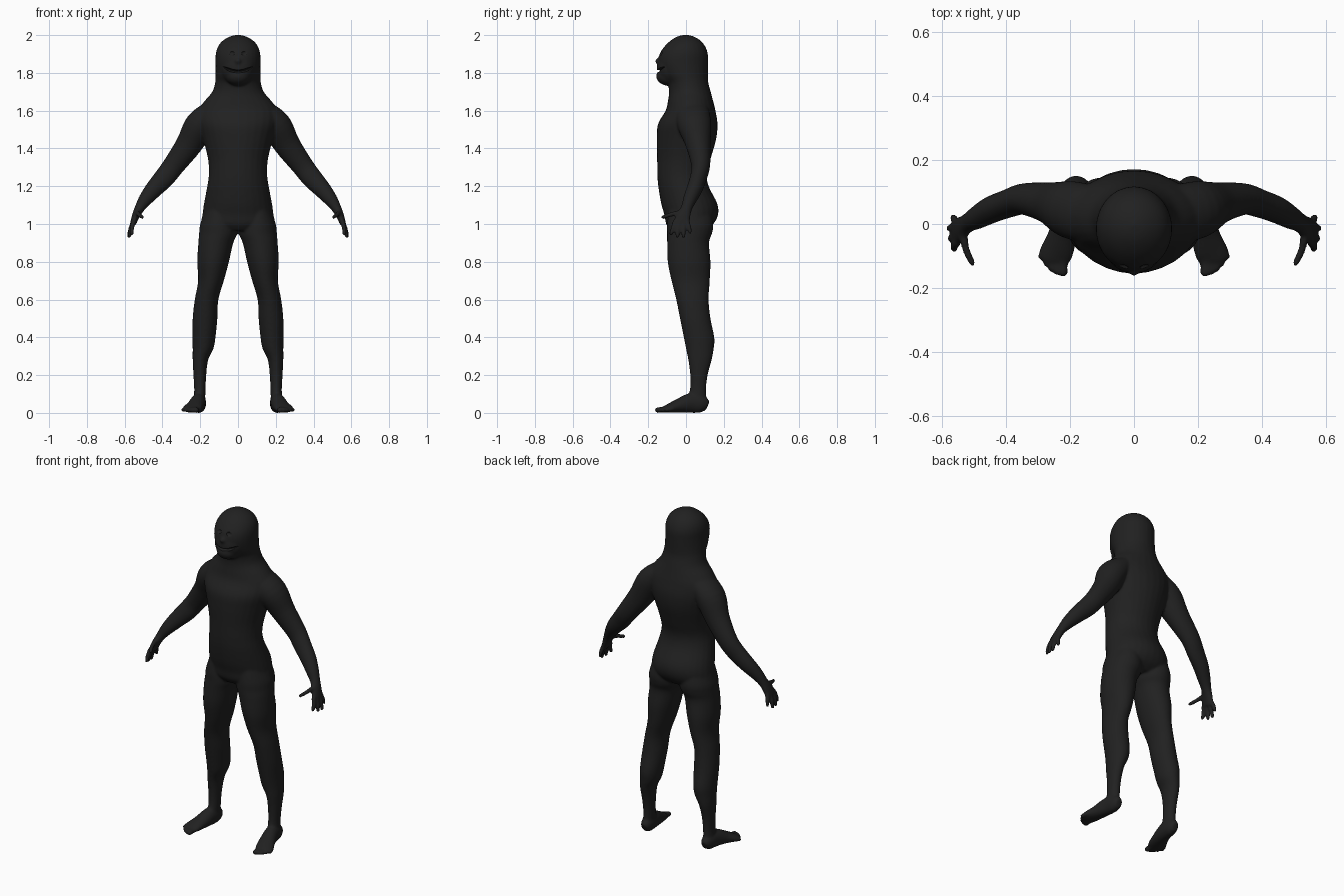
import bpy, bmesh, math
from mathutils import Vector, Matrix

X, Y, Z = Vector((1, 0, 0)), Vector((0, 1, 0)), Vector((0, 0, 1))
SIDES = 28


def spline(rows, steps=4):
    """Catmull-Rom smoothing of a list of number tuples."""
    out = []
    for i in range(len(rows) - 1):
        a, b, c, d = (rows[max(0, min(len(rows) - 1, i + k))] for k in (-1, 0, 1, 2))
        for s in range(steps):
            t = s / steps
            out.append(tuple(
                0.5 * (2 * q + (r - p) * t + (2 * p - 5 * q + 4 * r - w) * t * t
                       + (3 * q - p - 3 * r + w) * t ** 3)
                for p, q, r, w in zip(a, b, c, d)))
    return out + [rows[-1]]


def loft(bm, rows, ref, axis=None, side=1):
    """Skin elliptical rings (x, y, z, ru, rv); rv lies along ref."""
    rows = spline(rows)
    pts = [Vector(r[:3]) for r in rows]
    rings = []
    for i, r in enumerate(rows):
        t = axis or (pts[min(i + 1, len(pts) - 1)] - pts[max(i - 1, 0)]).normalized()
        v = (ref - t * ref.dot(t)).normalized()
        u = t.cross(v)
        ring = []
        for k in range(SIDES):
            a = 2 * math.pi * k / SIDES
            p = pts[i] + u * (max(r[3], .002) * math.cos(a)) + v * (max(r[4], .002) * math.sin(a))
            ring.append(bm.verts.new((p.x * side, p.y, p.z)))
        rings.append(ring)
    for a, b in zip(rings, rings[1:]):
        for k in range(SIDES):
            j = (k + 1) % SIDES
            bm.faces.new((a[k], a[j], b[j], b[k]))
    bm.faces.new(rings[0])
    bm.faces.new(rings[-1])


def ball(bm, centre, radii):
    bmesh.ops.create_uvsphere(bm, u_segments=28, v_segments=18, radius=1,
                              matrix=Matrix.Translation(centre) @ Matrix.Diagonal((*radii, 1)))


def digit(bm, pts, r0, r1, ref, side):
    """Rounded finger or toe through a few points."""
    n = len(pts) - 1
    rows = [(*p, r0 + (r1 - r0) * i / n, r0 + (r1 - r0) * i / n) for i, p in enumerate(pts)]
    loft(bm, rows, ref, side=side)
    ball(bm, (pts[-1][0] * side, pts[-1][1], pts[-1][2]), (r1, r1, r1))


def make(name, bm, mat):
    bmesh.ops.recalc_face_normals(bm, faces=bm.faces)
    for f in bm.faces:
        f.smooth = True
    me = bpy.data.meshes.new(name)
    bm.to_mesh(me)
    bm.free()
    me.materials.append(mat)
    ob = bpy.data.objects.new(name, me)
    bpy.context.collection.objects.link(ob)
    return ob


black = bpy.data.materials.new("soft black")
black.diffuse_color = (0.015, 0.015, 0.015, 1)

bm = bmesh.new()

# torso, neck and hooded head: z, half width, front y, back y
profile = [
    (.965, .11, -.08, .10), (1.0, .19, -.105, .145), (1.05, .188, -.115, .17),
    (1.11, .18, -.132, .165), (1.2, .163, -.147, .12), (1.27, .154, -.152, .11),
    (1.35, .16, -.153, .132), (1.45, .185, -.155, .16), (1.53, .208, -.148, .167),
    (1.6, .21, -.108, .156), (1.65, .178, -.096, .144), (1.7, .136, -.09, .131),
    (1.75, .121, -.097, .118), (1.79, .119, -.125, .116), (1.85, .119, -.147, .117),
    (1.9, .118, -.14, .116), (1.94, .106, -.114, .102), (1.97, .082, -.083, .078),
    (1.992, .045, -.047, .043), (2.002, .006, -.008, .004)]
loft(bm, [(0, (f + b) / 2, z, w, (b - f) / 2) for z, w, f, b in profile], Y, axis=Z)

# face, jaw and nose
ball(bm, (0, -.075, 1.825), (.09, .079, .095))
ball(bm, (0, -.092, 1.782), (.066, .066, .05))
ball(bm, (0, -.149, 1.862), (.016, .014, .016))

# leg: z, inner x, outer x, front y, back y
leg = [
    (1.08, .03, .17, -.09, .13), (1.0, .005, .2, -.1, .145), (.95, .003, .206, -.1, .138),
    (.9, .025, .21, -.1, .122), (.8, .048, .216, -.097, .13), (.7, .075, .211, -.077, .126),
    (.6, .104, .229, -.052, .12), (.5, .109, .24, -.032, .13), (.4, .119, .241, -.012, .15),
    (.34, .13, .24, 0, .147), (.28, .158, .24, .012, .136), (.2, .168, .236, .022, .115),
    (.12, .172, .232, .02, .106), (.05, .174, .236, .0, .11)]

# arm running into the palm: x, y, z, thickness, breadth along y
arm = [
    (.13, .03, 1.6, .06, .09), (.2, .045, 1.525, .08, .09), (.26, .065, 1.42, .07, .066),
    (.34, .078, 1.31, .058, .05), (.39, .065, 1.245, .055, .044), (.445, .045, 1.185, .047, .042),
    (.49, .02, 1.13, .037, .036), (.52, .003, 1.085, .027, .03), (.54, -.013, 1.045, .021, .038),
    (.556, -.026, 1.0, .016, .044)]

# foot: x, y, z, half width, half height
foot = [
    (.204, .114, .035, .02, .026), (.204, .085, .046, .034, .046), (.21, .025, .052, .04, .052),
    (.225, -.04, .037, .046, .037), (.242, -.09, .024, .052, .024), (.247, -.118, .018, .045, .016)]

fingers = [
    [(.552, .003, 1.02), (.562, .016, .985), (.566, .022, .957)],
    [(.555, -.016, 1.01), (.572, -.012, .965), (.577, -.013, .935)],
    [(.555, -.038, 1.01), (.57, -.044, .965), (.574, -.046, .936)],
    [(.552, -.057, 1.015), (.562, -.07, .975), (.562, -.08, .947)],
    [(.535, -.028, 1.062), (.525, -.08, 1.05), (.506, -.122, 1.036)]]

for s in (1, -1):
    loft(bm, [((i + o) / 2, (f + b) / 2, z, (o - i) / 2, (b - f) / 2)
              for z, i, o, f, b in leg], Y, axis=Z, side=s)
    loft(bm, arm, Y, side=s)
    loft(bm, foot, Z, side=s)
    for p in fingers:
        digit(bm, p, .0135, .0105, Y if p[2][2] < 1 else Z, s)
    # toes fan from the big toe inside to the small toe outside
    for k in range(5):
        tip = (.222 + .0175 * k, -.15 + .003 * k * k, .015)
        digit(bm, [(.228 + .013 * k, -.085 + .004 * k, .02), tip], .017 - .0015 * k,
              .0155 - .0015 * k, Z, s)

body = make("body", bm, black)

# mouth slit and eye sockets
cut = bmesh.new()
smile = [-.078, -.05, -.025, 0, .025, .05, .078]
loft(cut, [(x, -.157 + 5.5 * x * x, 1.808 + 4 * x * x,
            .008 if abs(x) < .07 else .003, .024 if abs(x) < .07 else .012)
           for x in smile], Y, axis=X)
for s in (1, -1):
    ball(cut, (s * .036, -.139, 1.905), (.019, .014, .014))
cutter = make("face_cutter", cut, black)
cutter.hide_render = True
cutter.display_type = 'WIRE'

# blend all limbs into one smooth skin, then carve the face
m = body.modifiers.new("blend", 'REMESH')
m.mode, m.voxel_size, m.use_smooth_shade = 'VOXEL', .0065, True
m = body.modifiers.new("soften", 'SMOOTH')
m.factor, m.iterations = .5, 8
m = body.modifiers.new("carve", 'BOOLEAN')
m.operation, m.object, m.solver = 'DIFFERENCE', cutter, 'EXACT'
